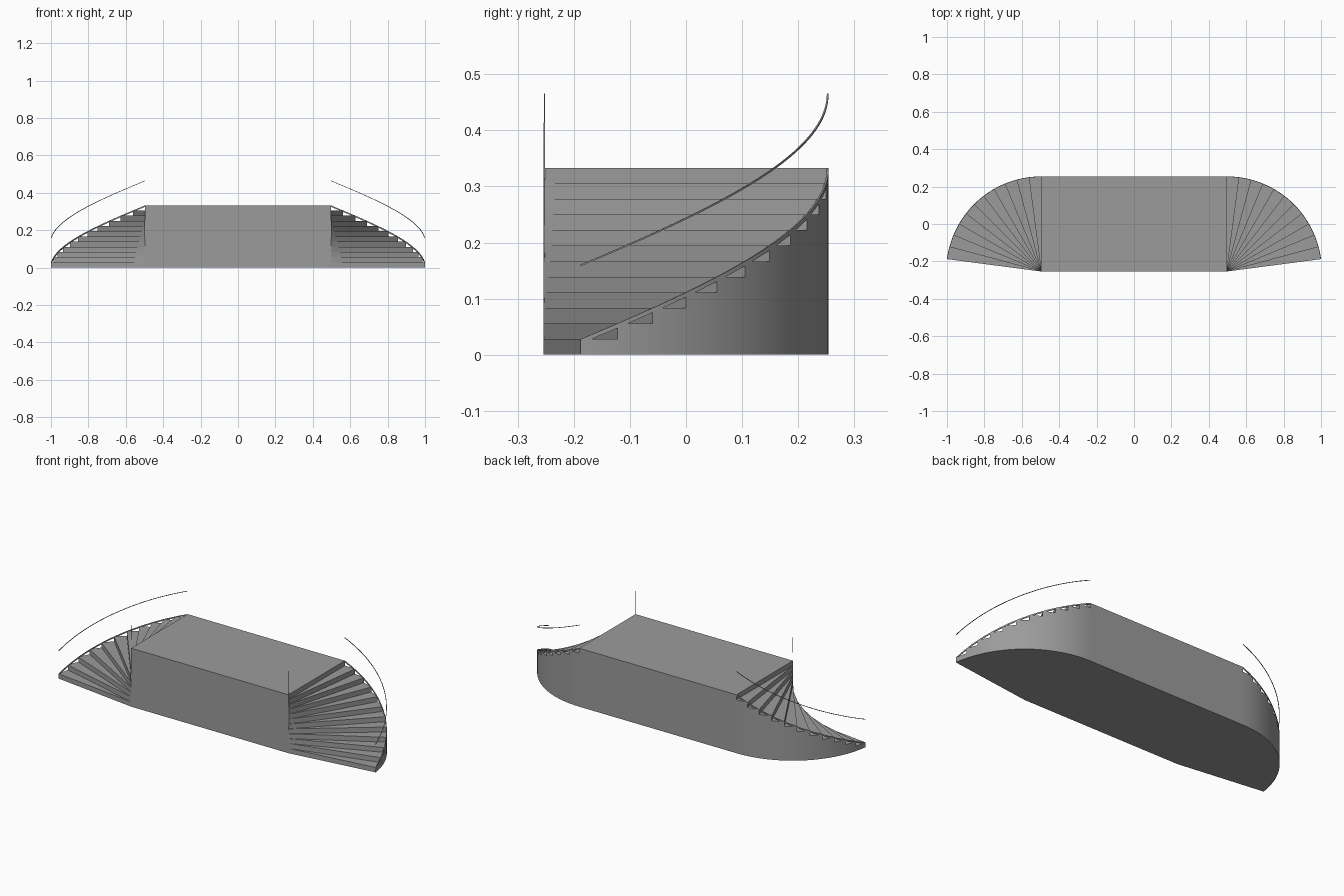
import bpy, bmesh
from math import sin, cos, radians

cube = bpy.data.objects.get("Cube")
if cube:
    bpy.data.objects.remove(cube, do_unlink=True)

HALF_X, HALF_Y, HEIGHT = 0.496, 0.254, 0.333   # central platform
RADIUS = 2 * HALF_Y                            # stair sweep about the front corner
STEPS = 11
RISE = HEIGHT / (STEPS + 1)
TURN = 7.5                                     # degrees per step
SUB = 4                                        # wall facets per step
RAIL_LIFT = 0.133

grey = bpy.data.materials.new("concrete_grey")
grey.use_nodes = True
colour = (0.33, 0.33, 0.33, 1)
grey.diffuse_color = colour
grey.node_tree.nodes["Principled BSDF"].inputs["Base Color"].default_value = colour


def finish(bm, name):
    bmesh.ops.remove_doubles(bm, verts=bm.verts, dist=1e-5)
    bmesh.ops.recalc_face_normals(bm, faces=bm.faces)
    mesh = bpy.data.meshes.new(name)
    bm.to_mesh(mesh)
    bm.free()
    mesh.materials.append(grey)
    obj = bpy.data.objects.new(name, mesh)
    bpy.context.collection.objects.link(obj)
    bpy.ops.object.select_all(action='DESELECT')
    obj.select_set(True)
    bpy.context.view_layer.objects.active = obj
    bpy.ops.object.shade_smooth_by_angle(angle=radians(25))


def polar(side, radius, degrees, z):
    a = radians(degrees)
    return (side * (HALF_X + radius * cos(a)), -HALF_Y + radius * sin(a), z)


def face(bm, points):
    bm.faces.new([bm.verts.new(p) for p in points])


def build_steps(side, name):
    bm = bmesh.new()
    for k in range(1, STEPS + 1):
        top = k * RISE
        angles = [TURN * (k + i / SUB) for i in range(SUB + 1)]
        # tread and underside
        for z in (top, 0):
            face(bm, [polar(side, 0, 0, z)] + [polar(side, RADIUS, a, z) for a in angles])
        # riser
        low = top - RISE
        face(bm, [polar(side, 0, 0, low), polar(side, RADIUS, angles[0], low),
                  polar(side, RADIUS, angles[0], top), polar(side, 0, 0, top)])
        # curved outer wall, in rows so neighbouring steps join
        for a, b in zip(angles, angles[1:]):
            for row in range(k):
                z0, z1 = row * RISE, (row + 1) * RISE
                face(bm, [polar(side, RADIUS, a, z0), polar(side, RADIUS, b, z0),
                          polar(side, RADIUS, b, z1), polar(side, RADIUS, a, z1)])
        # end against the platform
        if k == STEPS:
            for row in range(k):
                z0, z1 = row * RISE, (row + 1) * RISE
                face(bm, [polar(side, 0, 0, z0), polar(side, RADIUS, 90, z0),
                          polar(side, RADIUS, 90, z1), polar(side, 0, 0, z1)])
    finish(bm, name)


def build_spiral(side, name, inner, outer, lift, depth):
    """Sweep a small rectangle up the slope of the stair."""
    bm = bmesh.new()
    rings = []
    for i in range(STEPS * SUB + 1):
        t = 1 + i / SUB
        z = t * RISE + lift
        rings.append([bm.verts.new(polar(side, r, t * TURN, h)) for r, h in
                      ((inner, z - depth), (outer, z - depth), (outer, z), (inner, z))])
    for a, b in zip(rings, rings[1:]):
        for j in range(4):
            n = (j + 1) % 4
            bm.faces.new((a[j], a[n], b[n], b[j]))
    bm.faces.new(rings[0])
    bm.faces.new(rings[-1])
    finish(bm, name)


# Platform
bm = bmesh.new()
bmesh.ops.create_cube(bm, size=1)
for v in bm.verts:
    v.co = (v.co.x * 2 * HALF_X, v.co.y * 2 * HALF_Y, (v.co.z + 0.5) * HEIGHT)
finish(bm, "platform")

# Curved stairs with edge strips and handrails at both ends
for side, label in ((1, "left"), (-1, "right")):
    build_steps(side, label + "_steps")
    build_spiral(side, label + "_outer_stringer", RADIUS - 0.003, RADIUS + 0.0004, 0, 0.008)
    build_spiral(side, label + "_inner_stringer", 0.0005, 0.003, 0, 0.008)
    build_spiral(side, label + "_outer_handrail", RADIUS - 0.003, RADIUS, RAIL_LIFT, 0.003)
    build_spiral(side, label + "_inner_handrail", 0.0005, 0.003, RAIL_LIFT, 0.003)
